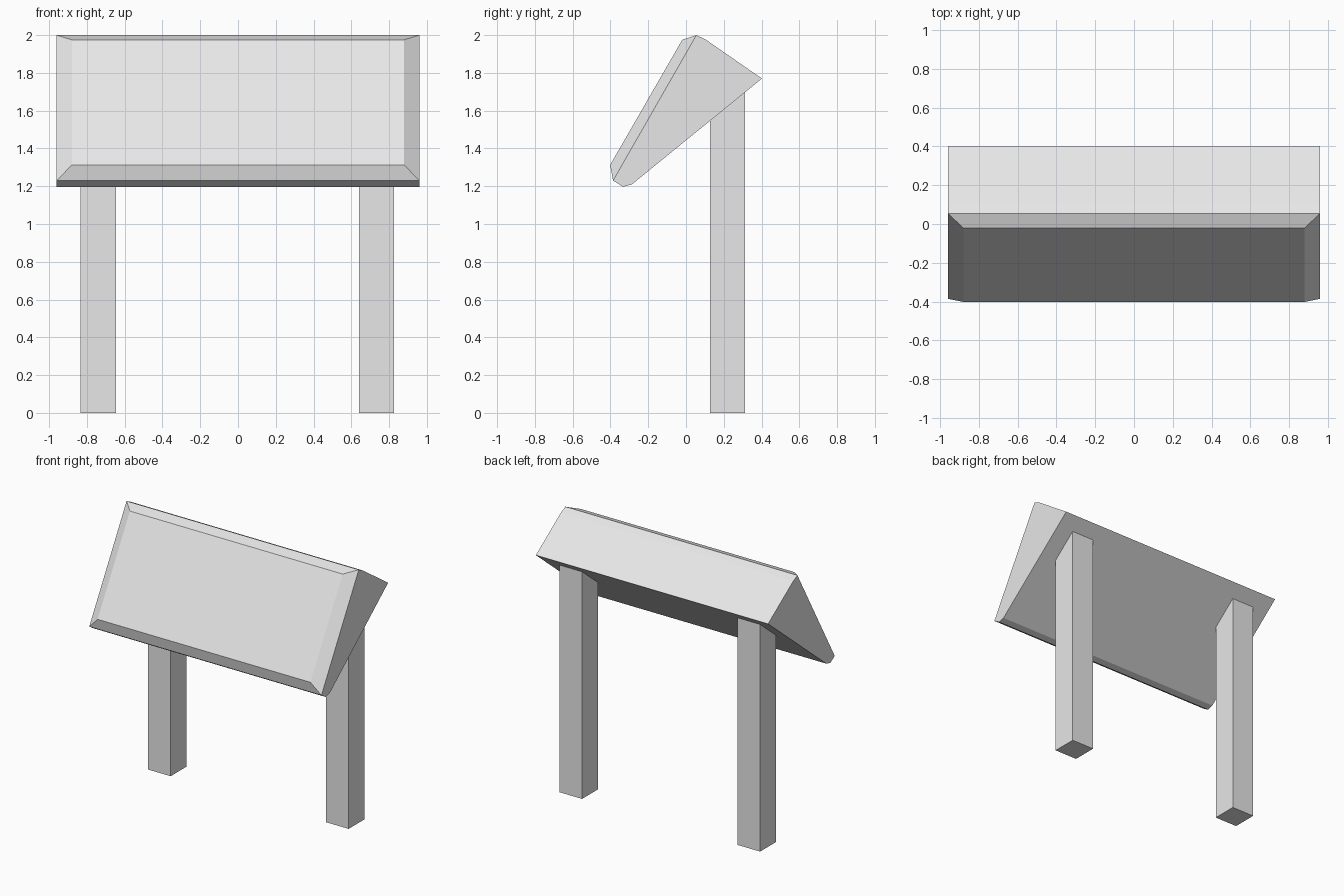
import bpy
import bmesh

cube = bpy.data.objects.get("Cube")
if cube:
    bpy.data.objects.remove(cube, do_unlink=True)

grey = bpy.data.materials.new("light grey")
grey.use_nodes = True
colour = (0.8, 0.8, 0.8, 1)
grey.diffuse_color = colour
grey.node_tree.nodes["Principled BSDF"].inputs["Base Color"].default_value = colour


def add_object(name, bm):
    bmesh.ops.recalc_face_normals(bm, faces=bm.faces)
    mesh = bpy.data.meshes.new(name)
    bm.to_mesh(mesh)
    bm.free()
    mesh.materials.append(grey)
    obj = bpy.data.objects.new(name, mesh)
    bpy.context.collection.objects.link(obj)
    return obj


# Tilted wedge-shaped board: side profile (y, z) swept across the width
HALF_WIDTH = 0.96
FACE_HALF_WIDTH = 0.88
profile = [(0.055, 2.0), (0.106, 1.975), (0.402, 1.77),
           (-0.286, 1.21), (-0.333, 1.197), (-0.386, 1.23)]
bm = bmesh.new()
sides = [[bm.verts.new((x, y, z)) for y, z in profile]
         for x in (-HALF_WIDTH, HALF_WIDTH)]
left, right = sides
bm.faces.new(left)
bm.faces.new(right)
for i in range(len(profile) - 1):
    bm.faces.new((left[i], left[i + 1], right[i + 1], right[i]))

# Raised front panel with sloping edges
rim = [left[0], right[0], right[-1], left[-1]]
top, bottom = (-0.02, 1.975), (-0.402, 1.312)
panel = [bm.verts.new((s * FACE_HALF_WIDTH, *p))
         for s, p in ((-1, top), (1, top), (1, bottom), (-1, bottom))]
bm.faces.new(panel)
for i in range(4):
    j = (i + 1) % 4
    bm.faces.new((rim[i], rim[j], panel[j], panel[i]))
add_object("board", bm)

# Square posts running up into the board
POST_WIDTH = 0.187
POST_HEIGHT = 1.74
for name, x in (("right_post", -0.739), ("left_post", 0.733)):
    bm = bmesh.new()
    bmesh.ops.create_cube(bm, size=1)
    bmesh.ops.scale(bm, vec=(POST_WIDTH, POST_WIDTH, POST_HEIGHT), verts=bm.verts)
    bmesh.ops.translate(bm, vec=(x, 0.22, POST_HEIGHT / 2), verts=bm.verts)
    add_object(name, bm)
